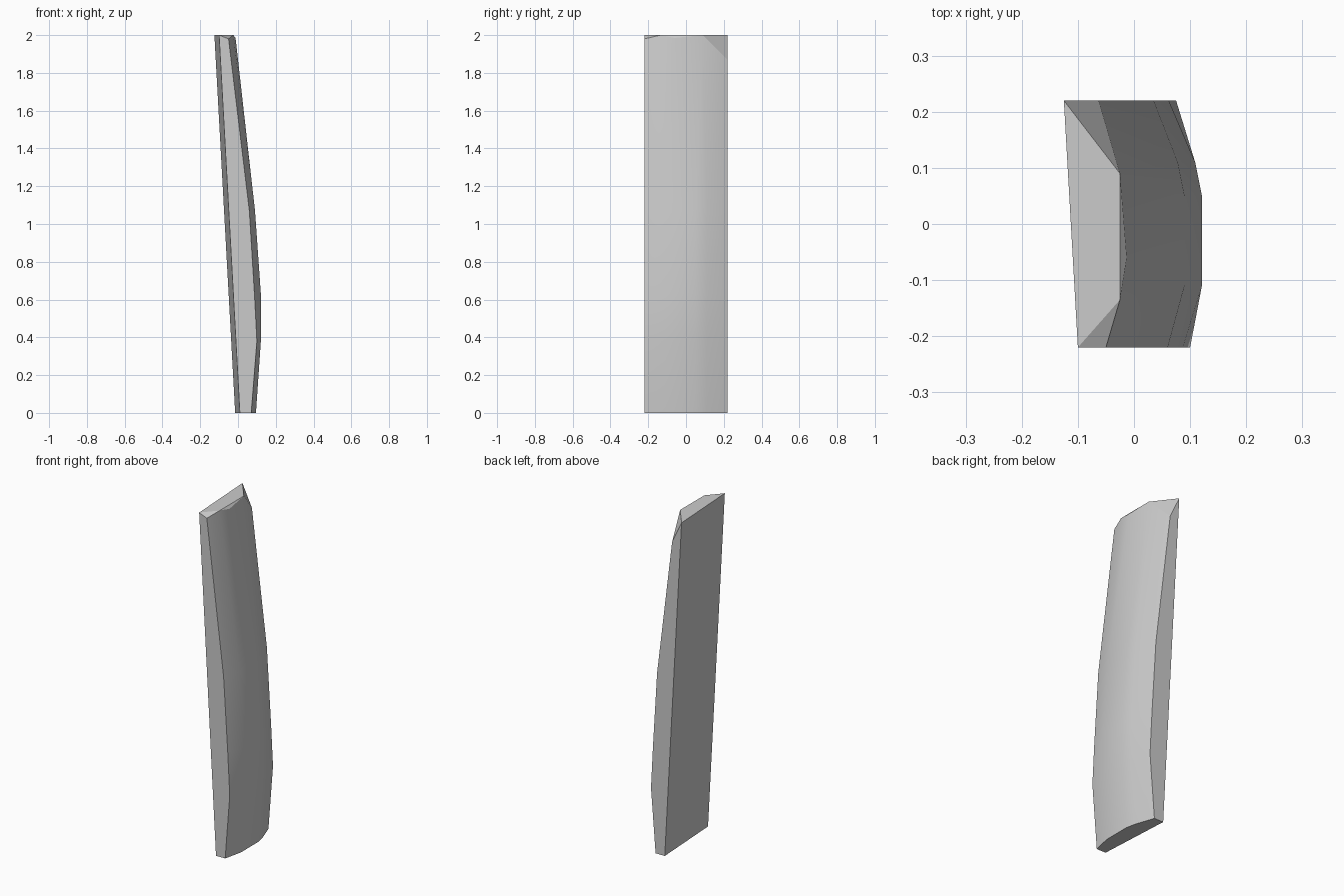
import bpy
import bmesh

cube = bpy.data.objects.get("Cube")
if cube:
    bpy.data.objects.remove(cube, do_unlink=True)

grey = bpy.data.materials.new("light_grey")
grey.use_nodes = True
colour = (0.6, 0.6, 0.6, 1)
grey.diffuse_color = colour
grey.node_tree.nodes["Principled BSDF"].inputs["Base Color"].default_value = colour

# Outer shell: heights of the cross-sections, with rim and crown offsets
heights = (0, 0.38, 0.63, 1.07)
rim = (0.07, 0.10, 0.087, 0.06)
crown = (0.095, 0.121, 0.121, 0.09)
columns = ((-0.22, rim, 0), (-0.11, crown, 0), (0.05, crown, 0),
           (0.11, crown, -0.012), (0.22, rim, -0.025))
# Chipped upper end of each column
tips = ((-0.05, -0.22, 1.98), (-0.025, -0.135, 2), (-0.013, -0.06, 1.985),
        (-0.025, 0.09, 2), (-0.063, 0.22, 1.87))

bm = bmesh.new()
grid = []
for (y, profile, shift), tip in zip(columns, tips):
    column = [bm.verts.new((x + shift, y, z)) for x, z in zip(profile, heights)]
    grid.append(column + [bm.verts.new(tip)])

# Flat back corners
front_low, front_high = bm.verts.new((0.01, -0.22, 0)), bm.verts.new((-0.10, -0.22, 2))
rear_low, rear_high = bm.verts.new((-0.015, 0.22, 0)), bm.verts.new((-0.125, 0.22, 2))

# Smooth curved outer face
for a, b in zip(grid, grid[1:]):
    for i in range(len(heights)):
        bm.faces.new((a[i], b[i], b[i + 1], a[i + 1])).smooth = True

# Flat back, narrow sides and bottom
bm.faces.new((front_low, front_high, rear_high, rear_low))
bm.faces.new([front_low] + grid[0] + [front_high])
bm.faces.new([rear_low, rear_high] + grid[-1][::-1])
bm.faces.new([front_low, rear_low] + [c[0] for c in reversed(grid)])

# Broken top facets
t = [c[-1] for c in grid]
for face in ((front_high, t[1], t[3], rear_high), (front_high, t[0], t[1]),
             (t[1], t[2], t[3]), (rear_high, t[3], t[4])):
    bm.faces.new(face)

bmesh.ops.recalc_face_normals(bm, faces=bm.faces)
mesh = bpy.data.meshes.new("curved_shard")
bm.to_mesh(mesh)
bm.free()
mesh.materials.append(grey)
shard = bpy.data.objects.new("curved_shard", mesh)
bpy.context.scene.collection.objects.link(shard)
